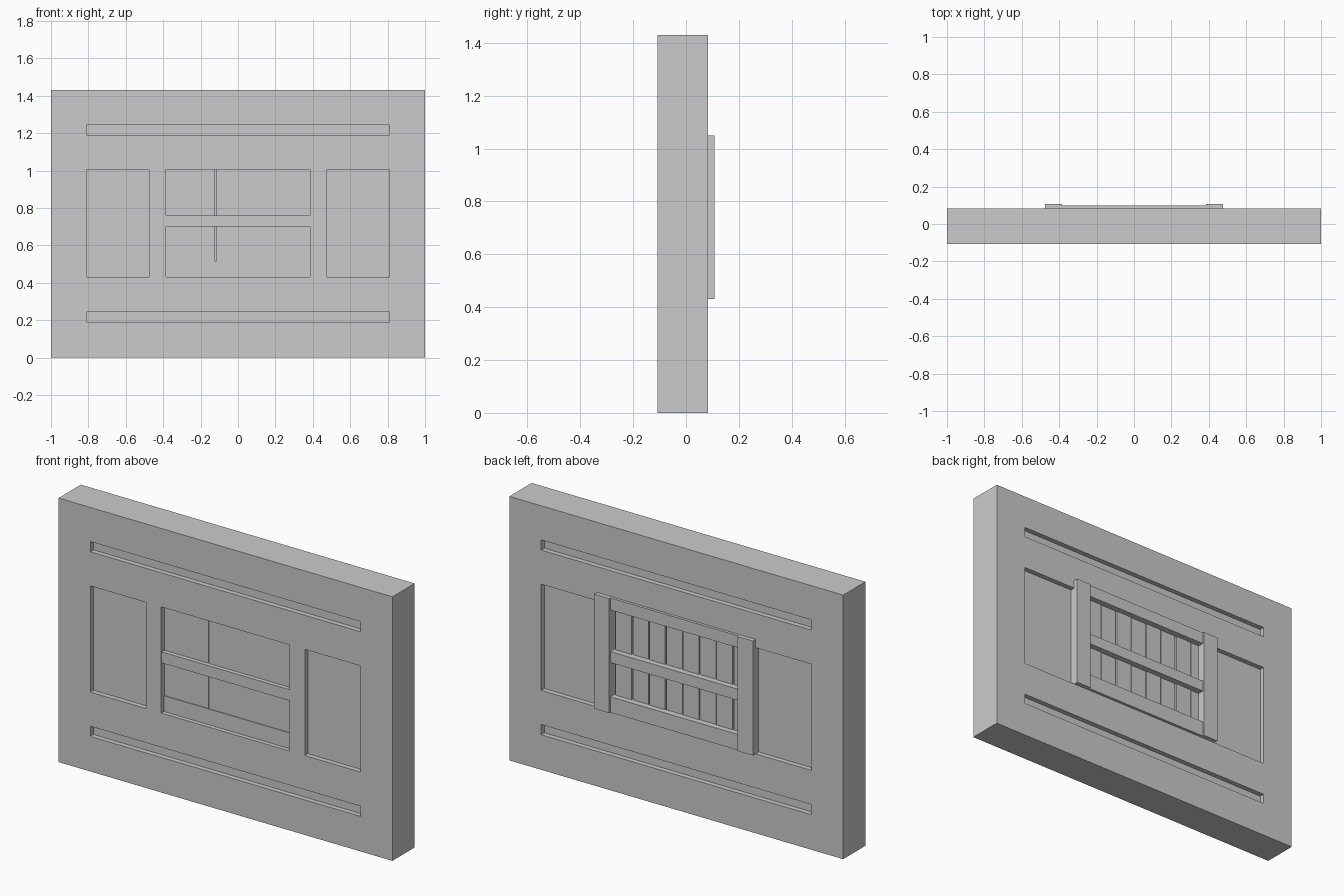
import bpy, bmesh
from mathutils import Matrix, Vector

if "Cube" in bpy.data.objects:
    bpy.data.objects.remove(bpy.data.objects["Cube"])

FRONT, BACK, OUTER = -0.107, 0.083, 0.107   # wall faces and outermost timber
RECESS = 0.027


def boxes(name, spans):
    """One object holding boxes given as (x0, x1, y0, y1, z0, z1)."""
    bm = bmesh.new()
    for x0, x1, y0, y1, z0, z1 in spans:
        centre = Matrix.Translation(((x0 + x1) / 2, (y0 + y1) / 2, (z0 + z1) / 2))
        size = Matrix.Diagonal(Vector((x1 - x0, y1 - y0, z1 - z0, 1)))
        bmesh.ops.create_cube(bm, size=1, matrix=centre @ size)
    mesh = bpy.data.meshes.new(name)
    bm.to_mesh(mesh)
    bm.free()
    obj = bpy.data.objects.new(name, mesh)
    bpy.context.collection.objects.link(obj)
    return obj


# Wall slab with through opening and shallow recesses on both faces
wall = boxes("wall", [(-1, 1, FRONT, BACK, 0, 1.43)])
cuts = [(-0.385, 0.385, -0.3, 0.3, 0.43, 1.005)]
for y0, y1 in ((FRONT - 0.1, FRONT + RECESS), (BACK - RECESS, BACK + 0.1)):
    for z in (0.19, 1.19):
        cuts.append((-0.81, 0.81, y0, y1, z, z + 0.055))
    for x0, x1 in ((-0.81, -0.475), (0.475, 0.81)):
        cuts.append((x0, x1, y0, y1, 0.43, 1.005))
cutter = boxes("wall_cutter", cuts)
cutter.hide_render = True
mod = wall.modifiers.new("recesses", "BOOLEAN")
mod.operation = "DIFFERENCE"
mod.solver = "EXACT"
mod.object = cutter
bpy.context.view_layer.objects.active = wall
bpy.ops.object.modifier_apply(modifier=mod.name)
bpy.data.objects.remove(cutter)

# Shutter posts on the back
for side, x0 in (("left", -0.475), ("right", 0.385)):
    boxes(side + "_shutter_post", [(x0, x0 + 0.09, BACK, OUTER, 0.43, 1.05)])

# Cross rails between the posts
boxes("top_rail", [(-0.385, 0.385, 0.045, 0.098, 0.985, 1.003),
                   (-0.385, 0.385, BACK, 0.098, 0.985, 1.05)])
boxes("middle_rail", [(-0.385, 0.385, FRONT + 0.004, 0.098, 0.70, 0.76)])
boxes("bottom_rail", [(-0.385, 0.385, FRONT + RECESS - 0.004, 0.098, 0.43, 0.515)])

# Backing in two leaves, meeting at a narrow gap
boxes("shutter_backing", [(-0.385, -0.122, FRONT + RECESS, 0.045, 0.43, 1.005),
                          (-0.118, 0.385, FRONT + RECESS, 0.045, 0.43, 1.005)])

# Vertical boards on the back with narrow gaps
step = 0.101
planks = []
for i in range(8):
    x0 = -0.43 + i * step
    planks.append((max(x0 + 0.003, -0.385), min(x0 + step - 0.003, 0.385),
                   0.04, 0.064 + 0.003 * (i % 2), 0.43, 1.005))
boxes("shutter_boards", planks)
